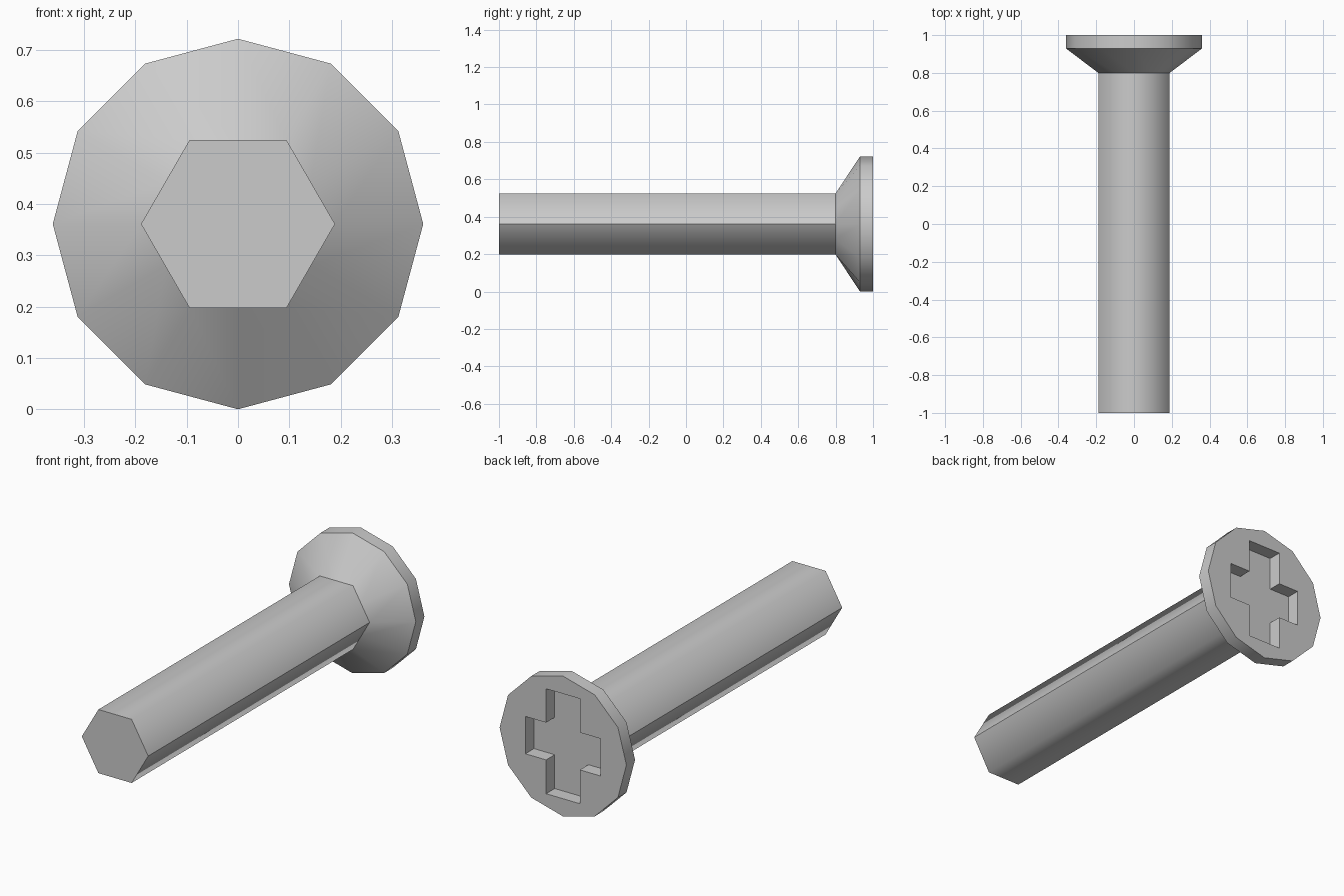
import bpy, bmesh
from math import cos, sin, pi, radians
from mathutils import Vector

if "Cube" in bpy.data.objects:
    bpy.data.objects.remove(bpy.data.objects["Cube"], do_unlink=True)

HEAD_R, SHANK_R = 0.361, 0.189
TIP_Y, NECK_Y, RIM_Y, BACK_Y = -1.0, 0.80, 0.93, 1.0
RECESS_Y = 0.93

steel = bpy.data.materials.new("grey_steel")
steel.use_nodes = True
GREY = (0.6, 0.6, 0.6, 1)
steel.diffuse_color = GREY
steel.node_tree.nodes["Principled BSDF"].inputs["Base Color"].default_value = GREY


def loop(bm, points, y):
    """Closed ring of vertices from (x, z) points around the screw axis."""
    return [bm.verts.new((x, y, HEAD_R + z)) for x, z in points]


def polygon(sides, radius):
    return [(radius * cos(2 * pi * i / sides), radius * sin(2 * pi * i / sides))
            for i in range(sides)]


def bridge(bm, a, b, smooth):
    n = len(a)
    for i in range(n):
        j = (i + 1) % n
        bm.faces.new((a[i], a[j], b[j], b[i])).smooth = smooth


def ring_edges(bm, ring):
    return [bm.edges.get((v, ring[(i + 1) % len(ring)])) for i, v in enumerate(ring)]


def mark_sharp(edges):
    for e in edges:
        e.smooth = False


def finish(bm, name):
    bmesh.ops.recalc_face_normals(bm, faces=bm.faces)
    mesh = bpy.data.meshes.new(name)
    bm.to_mesh(mesh)
    bm.free()
    mesh.materials.append(steel)
    bpy.context.collection.objects.link(bpy.data.objects.new(name, mesh))


# Shank: six-sided bar, softly shaded except along its two side edges
bm = bmesh.new()
hexagon = polygon(6, SHANK_R)
tip, neck = loop(bm, hexagon, TIP_Y), loop(bm, hexagon, NECK_Y)
bridge(bm, tip, neck, True)
bm.faces.new(tip)
mark_sharp(ring_edges(bm, tip))
mark_sharp([bm.edges.get((tip[i], neck[i])) for i in (0, 3)])
finish(bm, "shank")

# Head: cone growing from the hexagon to a twelve-sided rim
bm = bmesh.new()
neck_points = [(x * k, z * k) for i, (x, z) in enumerate(polygon(12, SHANK_R))
               for k in [cos(radians(30)) if i % 2 else 1]]
rim_points = polygon(12, HEAD_R)
neck = loop(bm, neck_points, NECK_Y)
rim = loop(bm, rim_points, RIM_Y)
back = loop(bm, rim_points, BACK_Y)
bridge(bm, neck, rim, True)
bridge(bm, rim, back, True)
mark_sharp(ring_edges(bm, rim) + ring_edges(bm, back))

# Cross recess: sunk into the flat back of the head
a, w, h = 0.096, 0.214, 0.27
quarter = [(w, a), (a, a), (a, h)]
cross = (quarter
         + [(-x, z) for x, z in reversed(quarter)]
         + [(-x, -z) for x, z in quarter]
         + [(x, -z) for x, z in reversed(quarter)])
mouth, floor = loop(bm, cross, BACK_Y), loop(bm, cross, RECESS_Y)
bridge(bm, mouth, floor, False)
bm.faces.new(floor)
bmesh.ops.triangle_fill(bm, use_beauty=True, normal=Vector((0, 1, 0)),
                        edges=ring_edges(bm, back) + ring_edges(bm, mouth))
finish(bm, "head")
